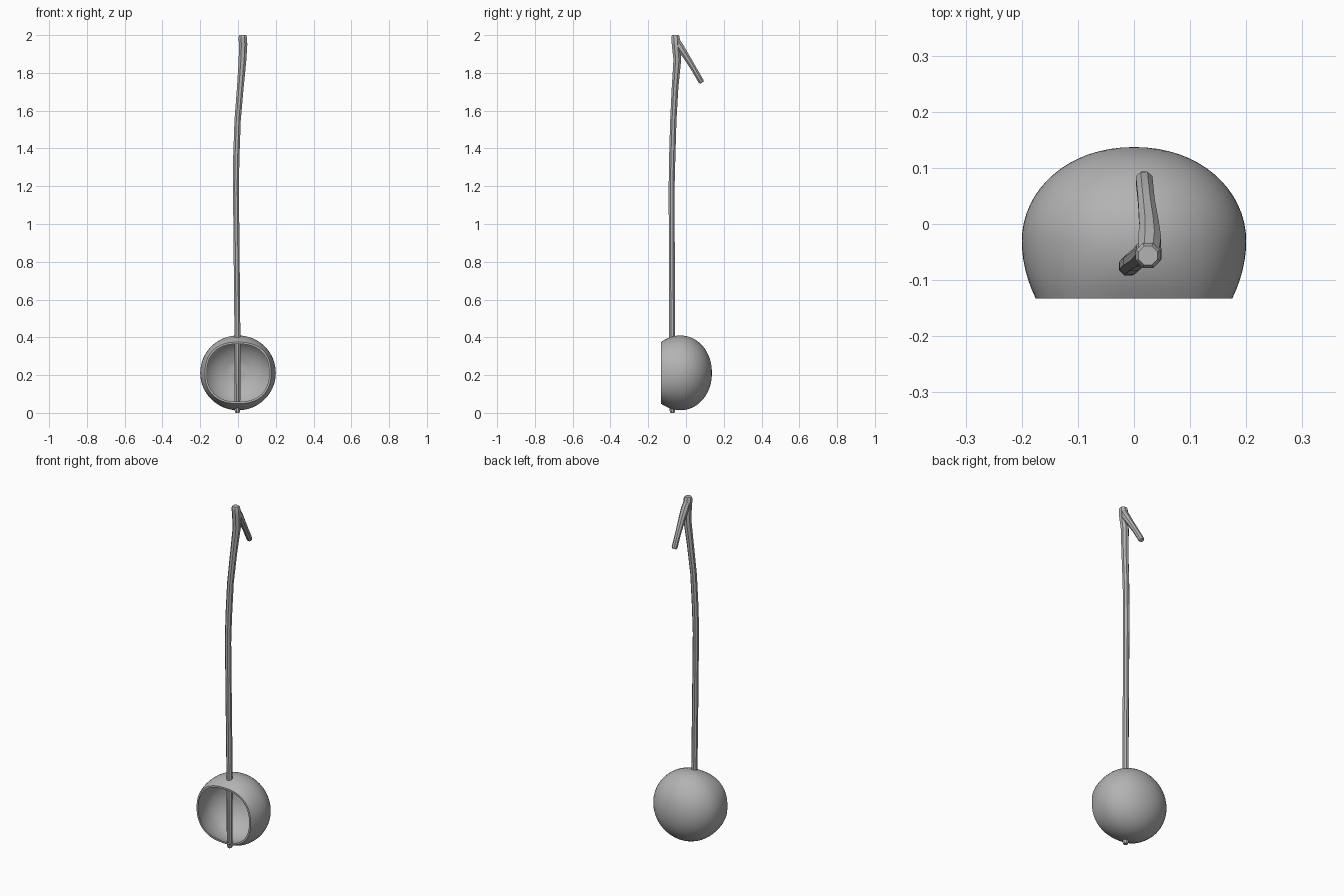
import bpy, bmesh, math
from mathutils import Vector, Matrix

cube = bpy.data.objects.get("Cube")
if cube:
    bpy.data.objects.remove(cube, do_unlink=True)

# Single flat grey
grey = bpy.data.materials.new("plain grey")
grey.use_nodes = True
colour = (0.45, 0.45, 0.45, 1)
grey.diffuse_color = colour
grey.node_tree.nodes["Principled BSDF"].inputs["Base Color"].default_value = colour


def skin_rings(name, rings, angle):
    """Bridge equal-sized rings of points, cap both ends."""
    bm = bmesh.new()
    loops = [[bm.verts.new(p) for p in ring] for ring in rings]
    n = len(loops[0])
    for a, b in zip(loops, loops[1:]):
        for i in range(n):
            j = (i + 1) % n
            bm.faces.new((a[i], a[j], b[j], b[i]))
    bm.faces.new(loops[0][::-1])
    bm.faces.new(loops[-1])
    bmesh.ops.recalc_face_normals(bm, faces=bm.faces)
    mesh = bpy.data.meshes.new(name)
    bm.to_mesh(mesh)
    bm.free()
    mesh.materials.append(grey)
    obj = bpy.data.objects.new(name, mesh)
    bpy.context.collection.objects.link(obj)
    bpy.ops.object.select_all(action='DESELECT')
    obj.select_set(True)
    bpy.context.view_layer.objects.active = obj
    bpy.ops.object.shade_smooth_by_angle(angle=math.radians(angle))
    return obj


def tube(name, path, sides=8):
    """Faceted rod through (x, y, z, radius) points."""
    points = [Vector(p[:3]) for p in path]
    rings = []
    for k, centre in enumerate(points):
        tangent = points[min(k + 1, len(points) - 1)] - points[max(k - 1, 0)]
        side = Vector((1, 0, 0))
        side = (side - tangent * side.dot(tangent) / tangent.length_squared).normalized()
        other = tangent.normalized().cross(side)
        r = path[k][3]
        rings.append([centre + r * (math.cos(t) * side + math.sin(t) * other)
                      for t in (math.tau * (i + 0.5) / sides for i in range(sides))])
    return skin_rings(name, rings, 30)


def bowl_ring(y, rx, rz, power):
    """Rounded ring of the bowl in the xz plane."""
    ring = []
    for i in range(64):
        t = math.tau * i / 64
        c, s = math.cos(t), math.sin(t)
        k = (abs(c) ** power + abs(s) ** power) ** (-1 / power)
        ring.append((rx * k * c, y, 0.212 + rz * k * s))
    return ring


# Hollow bowl, open to the front: outer shell, rim, then inner shell
rim_y, widest, back = -0.133, -0.03, 0.137
wall = 0.01
outer = []
for i in range(6):
    f = i / 6
    y = rim_y + (widest - rim_y) * f
    drop = (1 - f) ** 2
    outer.append((y, 0.2 - 0.025 * drop, 0.198 - 0.035 * drop, 2 + 0.35 * drop))
for i in range(16):
    t = math.pi / 2 * i / 16
    y = widest + (back - widest) * math.sin(t)
    r = math.cos(t) ** 0.95
    outer.append((y, 0.2 * r, 0.198 * r, 2))
outer.append((back, 0.004, 0.004, 2))
inner = [(min(y, back - wall) if k else y, max(rx - wall, 0.003), max(rz - wall, 0.003), p)
         for k, (y, rx, rz, p) in enumerate(outer)]
inner = [(y - wall * max(0, (y - widest) / (back - widest)) if y < back - wall else y - wall / 2,
          rx, rz, p) for y, rx, rz, p in inner]
skin_rings("bowl", [bowl_ring(*r) for r in outer[::-1] + inner], 40)

# Long bent stick piercing the bowl
tube("stick", [
    (-0.003, -0.072, 0.0, 0.012), (-0.003, -0.072, 0.012, 0.016),
    (-0.003, -0.073, 0.4, 0.017), (-0.007, -0.075, 0.8, 0.017),
    (-0.011, -0.076, 1.2, 0.017), (-0.009, -0.073, 1.35, 0.018),
    (-0.002, -0.067, 1.55, 0.018), (0.012, -0.058, 1.72, 0.019),
    (0.024, -0.046, 1.87, 0.022), (0.027, -0.053, 1.95, 0.024),
    (0.025, -0.056, 1.99, 0.024), (0.025, -0.056, 2.0, 0.018)])

# Short side branch forming the hook
tube("hook_branch", [
    (0.026, -0.054, 1.975, 0.02), (0.028, -0.03, 1.935, 0.022),
    (0.027, -0.004, 1.895, 0.019), (0.022, 0.04, 1.824, 0.016),
    (0.018, 0.08, 1.755, 0.016), (0.018, 0.084, 1.748, 0.012)])
